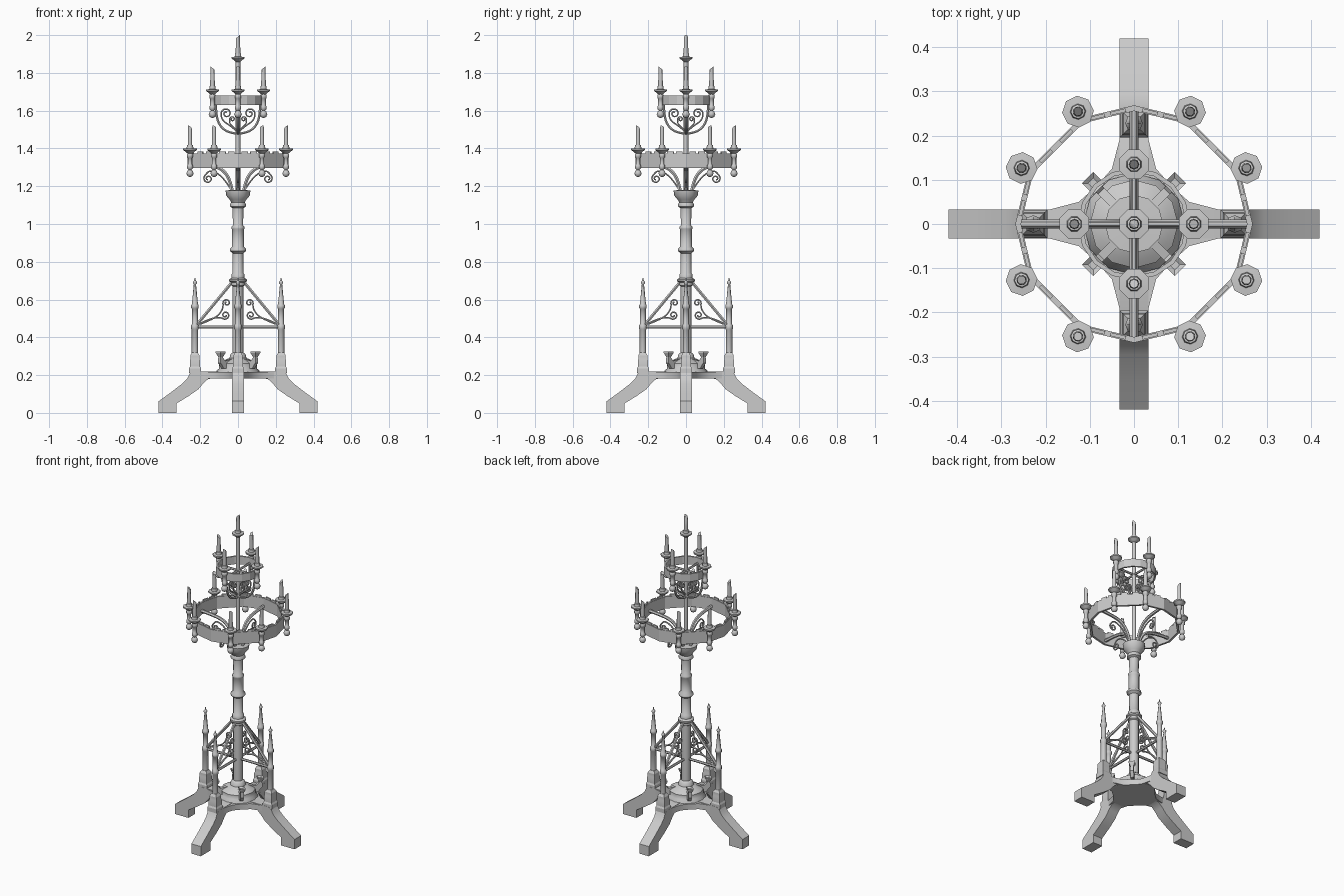
import bpy, bmesh
from math import pi, cos, sin, radians
from mathutils import Matrix, Vector

if "Cube" in bpy.data.objects:
    bpy.data.objects.remove(bpy.data.objects["Cube"])


def add(name, bm, angle=35):
    bmesh.ops.recalc_face_normals(bm, faces=bm.faces)
    me = bpy.data.meshes.new(name)
    bm.to_mesh(me)
    bm.free()
    ob = bpy.data.objects.new(name, me)
    bpy.context.collection.objects.link(ob)
    bpy.ops.object.select_all(action='DESELECT')
    ob.select_set(True)
    bpy.context.view_layer.objects.active = ob
    bpy.ops.object.shade_smooth_by_angle(angle=radians(angle))
    return ob


def around(ob, n=4, start=0.0):
    """Repeat an object n times about the z axis."""
    base = ob.matrix_basis.copy()
    for i in range(n):
        o = ob if i == 0 else ob.copy()
        if i:
            bpy.context.collection.objects.link(o)
        o.matrix_basis = Matrix.Rotation(start + i * 2 * pi / n, 4, 'Z') @ base
    return ob


def lathe(name, prof, seg=8, loc=(0, 0, 0), phase=0.0, slant=0.0):
    """Revolve (radius, z) points; slant tilts the top cap."""
    bm = bmesh.new()
    rings = [[bm.verts.new((r * cos(phase + 2 * pi * i / seg), r * sin(phase + 2 * pi * i / seg), z))
              for i in range(seg)] for r, z in prof]
    for a, b in zip(rings, rings[1:]):
        for i in range(seg):
            j = (i + 1) % seg
            bm.faces.new((a[i], a[j], b[j], b[i]))
    bm.faces.new(rings[0][::-1])
    bm.faces.new(rings[-1])
    for v in rings[-1]:
        v.co.z += slant * v.co.x
    ob = add(name, bm, 50 if seg > 4 else 20)
    ob.location = loc
    return ob


def prism(name, pts, depth, mat=Matrix(), smooth=35):
    """Extrude a flat outline along local z, centred."""
    bm = bmesh.new()
    f = bm.faces.new([bm.verts.new((x, y, -depth / 2)) for x, y in pts])
    new = bmesh.ops.extrude_face_region(bm, geom=[f])['geom']
    bmesh.ops.translate(bm, verts=[g for g in new if isinstance(g, bmesh.types.BMVert)], vec=(0, 0, depth))
    bmesh.ops.transform(bm, matrix=mat, verts=bm.verts)
    bmesh.ops.triangulate(bm, faces=[f for f in bm.faces if len(f.verts) > 4])
    return add(name, bm, smooth)


def tube(name, pts, r, spline='NURBS', res=1):
    """Rod following (x, z) points in the xz plane."""
    cu = bpy.data.curves.new(name, 'CURVE')
    cu.dimensions = '3D'
    cu.bevel_depth, cu.bevel_resolution, cu.use_fill_caps = r, res, True
    cu.resolution_u = 4
    s = cu.splines.new(spline)
    s.points.add(len(pts) - 1)
    for p, (x, z) in zip(s.points, pts):
        p.co = (x, 0, z, 1)
    if spline == 'NURBS':
        s.order_u, s.use_endpoint_u = 3, True
    tmp = bpy.data.objects.new(name + "_path", cu)
    bpy.context.collection.objects.link(tmp)
    dg = bpy.context.evaluated_depsgraph_get()
    me = bpy.data.meshes.new_from_object(tmp.evaluated_get(dg))
    bm = bmesh.new()
    bm.from_mesh(me)
    bpy.data.objects.remove(tmp)
    bpy.data.meshes.remove(me)
    return add(name, bm, 50)


def spiral(cx, cz, r, a0, turns):
    n = 12
    return [(cx + r * (1 - 0.75 * i / n) * cos(a0 + turns * 2 * pi * i / n),
             cz + r * (1 - 0.75 * i / n) * sin(a0 + turns * 2 * pi * i / n)) for i in range(n + 1)]


def band(name, pts, z0, z1, t):
    """Closed polygonal hoop of thickness t."""
    bm = bmesh.new()
    rows = []
    for s, z in ((1, z0), (1, z1), (-1, z1), (-1, z0)):
        rows.append([bm.verts.new((*(Vector(p) + Vector(p).normalized() * s * t / 2), z)) for p in pts])
    n = len(pts)
    for k in range(4):
        a, b = rows[k], rows[(k + 1) % 4]
        for i in range(n):
            bm.faces.new((a[i], a[(i + 1) % n], b[(i + 1) % n], b[i]))
    return add(name, bm, 20)


UP = Matrix.Rotation(pi / 2, 4, 'X')      # outline y -> world z

# Legs and the web joining them
around(prism("leg", [(0, .22), (.235, .22), (.255, .21), (.27, .18), (.295, .155), (.36, .105), (.42, .062), (.42, 0),
                     (.325, 0), (.325, .05), (.26, .09), (.21, .125), (.185, .155), (.16, .178), (.12, .187), (0, .187)],
             .066, UP))
quarter = [(.19, .033), (.125, .05), (.085, .085), (.05, .125), (.033, .19)]
web = [(Matrix.Rotation(k * pi / 2, 2) @ Vector(p))[:] for k in range(4) for p in quarter]
prism("leg_web", web, .035, Matrix.Translation((0, 0, .2)))

# Hub drum and its four corner cups
lathe("hub", [(.115, .19), (.115, .222), (.1, .235), (.1, .262), (.085, .272), (.06, .285), (.045, .29), (.04, .31), (.028, .32)], 12)
around(prism("hub_bracket", [(.06, .235), (.115, .235), (.14, .265), (.14, .29), (.12, .29), (.105, .275), (.06, .285)],
             .02, UP), 4, pi / 4)
around(lathe("hub_cup", [(.012, .265), (.012, .295), (.026, .318), (.026, .325), (.012, .318)], 4, (.13, 0, 0), pi / 4), 4, pi / 4)

# Column with collars and capital
lathe("column", [(.028, .3), (.028, .67), (.036, .675), (.036, .69), (.047, .697), (.047, .707), (.034, .715), (.034, .735),
                 (.028, .74), (.028, .845), (.043, .857), (.043, .868), (.031, .88), (.031, .97), (.034, .975), (.034, .985),
                 (.027, .992), (.029, 1.085), (.042, 1.092), (.042, 1.105), (.036, 1.115), (.045, 1.13), (.062, 1.15),
                 (.066, 1.178), (.02, 1.18)], 12)
lathe("upper_rod", [(.012, 1.17), (.012, 1.86)], 8)

# Pinnacles standing on the legs
q = 2 ** .5
around(lathe("pinnacle_base", [(.032 * q, .21), (.032 * q, .235), (.027 * q, .245), (.027 * q, .275), (.024 * q, .285),
                               (.024 * q, .305), (.015 * q, .32)], 4, (.228, 0, 0), pi / 4))
around(lathe("pinnacle", [(.017, .31), (.017, .44), (.02, .445), (.02, .465), (.015, .47), (.015, .55), (.02, .555),
                          (.02, .57), (.016, .575), (.006, .68), (.011, .688), (.011, .694), (.005, .7), (.002, .715)],
              8, (.228, 0, 0)))

# Braces and scrolls between column and pinnacles
around(tube("tie_bar", [(.02, .455), (.225, .455)], .008, 'POLY'))
around(tube("diagonal_brace", [(.025, .7), (.222, .462)], .009, 'POLY'))
around(tube("brace_scroll_low", [(.21, .467), (.17, .49), (.12, .505)] + spiral(.068, .518, .025, -.6, -1.4), .0045))
around(tube("brace_scroll_high", [(.2, .47), (.12, .5), (.085, .54)] + spiral(.06, .582, .022, -.6, 1.3), .0045))

# Lower crown: hoop, arms and scrolls
angles = [0, 27, 63]
dodec = [(.262 * cos(radians(a + k * 90)), .262 * sin(radians(a + k * 90))) for k in range(4) for a in angles]
band("lower_hoop", dodec, 1.297, 1.372, .013)
for i, p in enumerate(dodec):
    a, b = Vector(p), Vector(dodec[(i + 1) % 12])
    d = b - a
    for f in (.3, .7):
        c = a + d * f
        prism("hoop_merlon", [(-.018, -.004), (.018, -.004), (.018, .004), (-.018, .004)], .016,
              Matrix.Translation((c.x, c.y, 1.376)) @ Matrix.Rotation(Vector((1, 0)).angle_signed(d) * -1, 4, 'Z'))
around(tube("lower_arm", [(.03, 1.17), (.04, 1.23), (.08, 1.29), (.15, 1.315), (.258, 1.32)], .01))
around(tube("lower_arm_scroll", [(.035, 1.18), (.06, 1.22), (.1, 1.265), (.15, 1.285)] + spiral(.158, 1.24, .026, 1.0, -1.4), .0045))

# Upper crown: hoop, U-shaped arms and heart scrolls
band("upper_hoop", [(.122 * cos(i * pi / 8), .122 * sin(i * pi / 8)) for i in range(16)], 1.63, 1.68, .01)
around(tube("upper_arm", [(.118, 1.64), (.116, 1.56), (.085, 1.505), (.04, 1.482), (0, 1.478)], .007))
around(tube("upper_spoke", [(0, 1.645), (.12, 1.645)], .007, 'POLY'))
around(tube("heart_scroll", [(.005, 1.49), (.04, 1.52), (.08, 1.545)] + spiral(.062, 1.585, .03, -.3, 1.4), .0045))
around(tube("heart_scroll_inner", [(.01, 1.5), (.045, 1.53)] + spiral(.03, 1.555, .016, -.5, 1.3), .004))


# Candles with drip pans, sockets and ball drops
def candle(n, r, z, top, start, drop=True):
    loc = (r, 0, z)
    parts = [lathe("candle", [(.012, .0), (.012, .05), (.01, top)], 8, loc, 0, .9),
             lathe("drip_pan", [(.012, -.022), (.022, -.014), (.036, -.004), (.036, .004), (.018, .006), (.016, .022), (.01, .024)],
                   8, loc, pi / 8)]
    if drop:
        parts.append(lathe("candle_socket", [(.003, -.147), (.015, -.14), (.02, -.127), (.015, -.114), (.008, -.108),
                                             (.016, -.1), (.016, -.085), (.012, -.08), (.012, -.045), (.017, -.04),
                                             (.017, -.025), (.012, -.02)], 8, loc))
    for p in parts:
        around(p, n, start)


candle(4, .284, 1.395, .118, radians(26.5))
candle(4, .284, 1.395, .118, radians(63.5))
candle(4, .135, 1.708, .118, 0)
candle(1, 0, 1.88, .112, 0, False)
